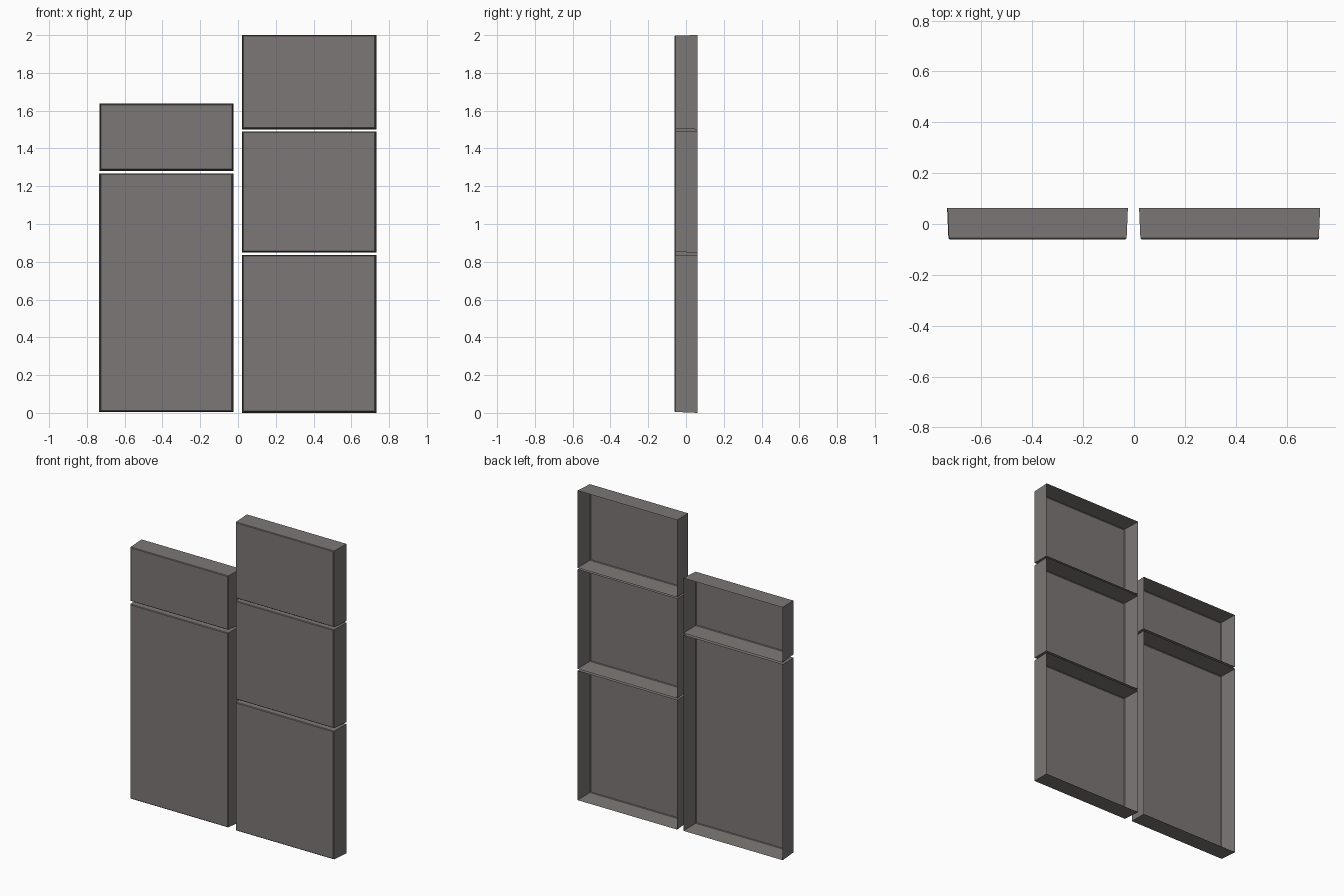
import bpy, bmesh

if "Cube" in bpy.data.objects:
    bpy.data.objects.remove(bpy.data.objects["Cube"])

mat = bpy.data.materials.new("warm grey")
mat.diffuse_color = (0.2, 0.185, 0.18, 1)
mat.use_nodes = True
mat.node_tree.nodes["Principled BSDF"].inputs["Base Color"].default_value = mat.diffuse_color

BACK, FRONT = 0.062, -0.06


def panel(name, x0, x1, z0, z1):
    """Open-backed cabinet front: thin walls tapering to a softly bevelled face."""
    def ring(bm, y, dx, db, dt):
        pts = ((x0 + dx, z0 + db), (x1 - dx, z0 + db),
               (x1 - dx, z1 - dt), (x0 + dx, z1 - dt))
        return [bm.verts.new((x, y, z)) for x, z in pts]

    bm = bmesh.new()
    # open rim, front edge, small bevel to the flat face
    rings = [ring(bm, BACK, 0, 0, 0),
             ring(bm, FRONT + 0.004, 0.005, 0.005, 0.002),
             ring(bm, FRONT, 0.009, 0.009, 0.006)]
    for a, b in zip(rings, rings[1:]):
        for i in range(4):
            j = (i + 1) % 4
            bm.faces.new((a[i], a[j], b[j], b[i]))
    bm.faces.new(rings[-1])
    bm.normal_update()
    if bm.faces[:][-1].normal.y > 0:
        bmesh.ops.reverse_faces(bm, faces=bm.faces[:])
    bmesh.ops.recalc_face_normals(bm, faces=bm.faces[:])
    me = bpy.data.meshes.new(name)
    bm.to_mesh(me)
    bm.free()
    me.materials.append(mat)
    ob = bpy.data.objects.new(name, me)
    bpy.context.collection.objects.link(ob)


# left column
panel("left_lower_door", -0.735, -0.025, 0.004, 1.268)
panel("left_upper_drawer", -0.733, -0.024, 1.281, 1.637)
# right column
for name, z0, z1 in (("right_lower_drawer", 0.0, 0.836),
                     ("right_middle_drawer", 0.848, 1.491),
                     ("right_upper_drawer", 1.501, 2.0)):
    panel(name, 0.02, 0.732, z0, z1)
